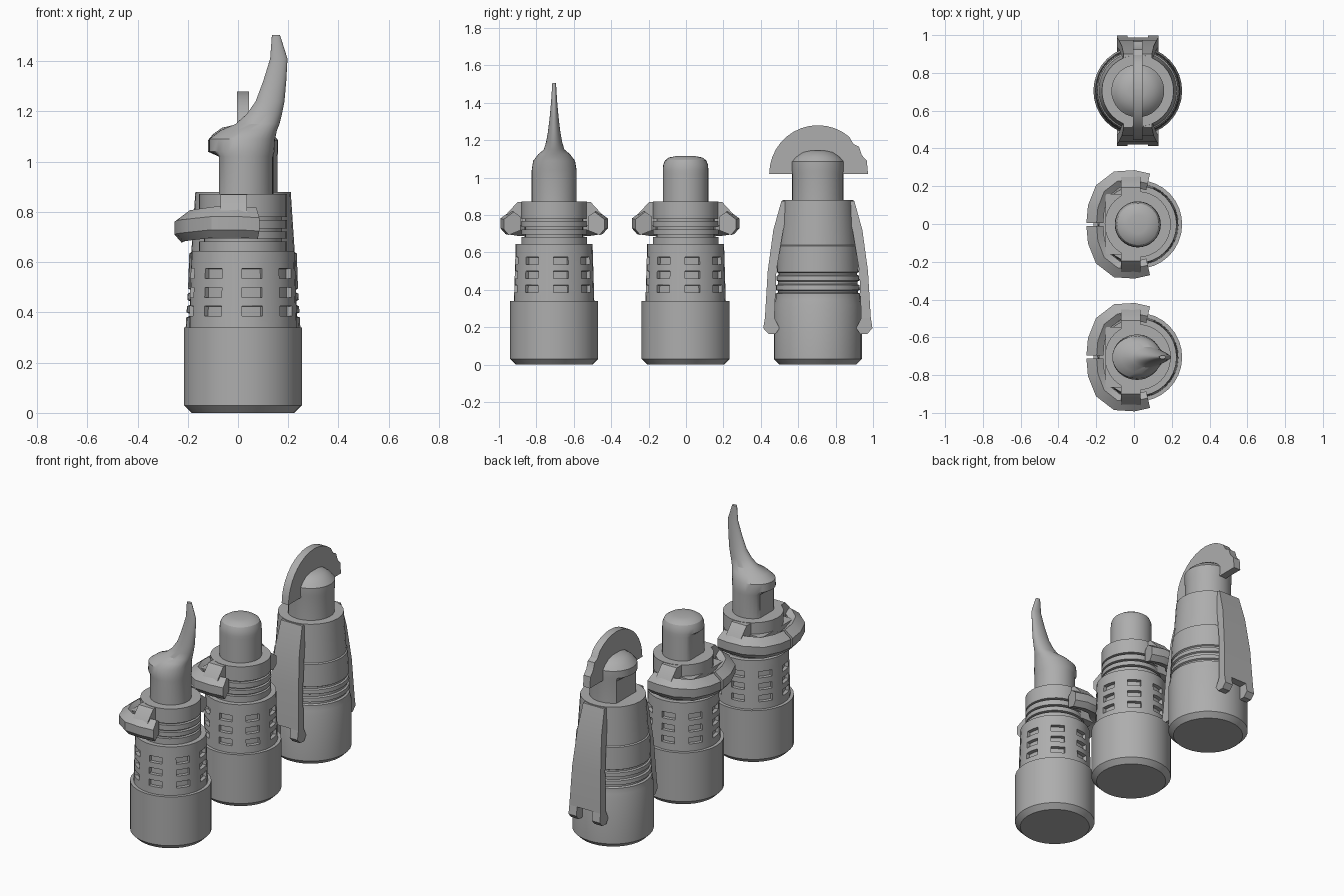
import bpy, bmesh
from math import sin, cos, pi, radians, degrees, atan2
from mathutils import Vector

if "Cube" in bpy.data.objects:
    bpy.data.objects.remove(bpy.data.objects["Cube"])

GREY = (0.42, 0.42, 0.42, 1)
mat = bpy.data.materials.new("plain grey")
mat.use_nodes = True
mat.diffuse_color = GREY
mat.node_tree.nodes["Principled BSDF"].inputs["Base Color"].default_value = GREY

CX = 0.02          # shared axis of the figures in x
SIDES = 32
TURN = radians(10)
parts = []


def skin(name, rings, edit=None):
    """Bridge a list of equal point rings and cap both ends."""
    bm = bmesh.new()
    loops = [[bm.verts.new(p) for p in ring] for ring in rings]
    n = len(loops[0])
    for a, b in zip(loops, loops[1:]):
        for i in range(n):
            j = (i + 1) % n
            bm.faces.new((a[i], a[j], b[j], b[i]))
    bm.faces.new(loops[0][::-1])
    bm.faces.new(loops[-1])
    bmesh.ops.recalc_face_normals(bm, faces=bm.faces)
    if edit:
        edit(bm)
    mesh = bpy.data.meshes.new(name)
    bm.to_mesh(mesh)
    bm.free()
    mesh.materials.append(mat)
    obj = bpy.data.objects.new(name, mesh)
    bpy.context.collection.objects.link(obj)
    parts.append(obj)
    return obj


def ellipse(cx, cy, z, rx, ry, min_x=-9):
    angles = [TURN + 2 * pi * i / SIDES for i in range(SIDES)]
    return [(max(cx + rx * cos(a), min_x), cy + ry * sin(a), z) for a in angles]


def lathe(name, cy, profile, edit=None):
    return skin(name, [ellipse(CX, cy, z, r, r) for r, z in profile], edit)


def prism(name, outline, x0, x1):
    """Extrude an outline of (y, z) points along x."""
    return skin(name, [[(x, y, z) for y, z in outline] for x in (x0, x1)])


def head(name, cy, r, top):
    """Cylinder with a flat face panel under a brow, then rounded sections on top."""
    rings = [ellipse(CX, cy, z, r, r, -0.075) for z in (0.85, 1.02)]
    rings += [ellipse((a + b) / 2, cy, z, (b - a) / 2, ry) for z, a, b, ry in top]
    return skin(name, rings)


def dome(r, steps):
    return [(z, CX - r * k, CX + r * k, r * k) for k, z in steps]


# Vent slots pressed into the torso wall, by angle and height
def cut_slots(bm):
    chosen = []
    for f in bm.faces:
        c = f.calc_center_median()
        if abs(f.normal.z) > 0.5 or not any(abs(c.z - z) < 0.01 for z in (0.405, 0.48, 0.555)):
            continue
        mid = sum((v.co for v in f.verts), Vector()) / len(f.verts)
        step = (degrees(atan2(mid.y - cut_slots.cy, mid.x - CX)) - 10) % 45
        if step < 11.25 or step > 33.75:
            chosen.append(f)
    bmesh.ops.inset_region(bm, faces=chosen, thickness=0.001, depth=-0.022,
                           use_even_offset=True)


def vented_figure(tag, cy):
    lathe(tag + "_base", cy, [(0.205, 0), (0.235, 0.03), (0.235, 0.34), (0.19, 0.34)])
    cut_slots.cy = cy
    walls = [0.33, 0.385, 0.425, 0.46, 0.5, 0.535, 0.575, 0.645]
    lathe(tag + "_torso", cy, [(0.215 - 0.03 * (z - 0.33), z) for z in walls], cut_slots)
    # Ringed neck and collar
    rings = []
    for z0, z1 in ((0.64, 0.683), (0.695, 0.722), (0.735, 0.768), (0.78, 0.872)):
        rings += [(0.155, z0), (0.175, z0), (0.175, z1), (0.155, z1)]
    lathe(tag + "_collar", cy, rings)
    prism(tag + "_chest_block", [(cy - 0.16, 0.7), (cy + 0.16, 0.7),
                                 (cy + 0.16, 0.8), (cy - 0.16, 0.8)], -0.15, 0)
    # Folded arms, one per side
    path = [(0.075, 0.225, 0.755), (0.0, 0.242, 0.76), (-0.09, 0.238, 0.76),
            (-0.165, 0.18, 0.75), (-0.2, 0.09, 0.745), (-0.207, 0.008, 0.74)]
    section = [(-1, 0.6), (-0.2, 1), (1, 0.35), (1, -0.5), (0.4, -1), (-1, -0.6)]
    for side, s in (("left", 1), ("right", -1)):
        rings = []
        for i, p in enumerate(path):
            a, b = path[max(i - 1, 0)], path[min(i + 1, 5)]
            d = Vector((b[1] - a[1], a[0] - b[0])).normalized()
            if i == 5:
                d = Vector((-1, 0))
            rings.append([(p[0] + d.x * 0.045 * u, cy + s * (p[1] + d.y * 0.045 * u),
                           p[2] + 0.062 * v) for u, v in section])
        skin(f"{tag}_{side}_arm", rings)
        shoulder = [(0.1, 0.87), (0.195, 0.87), (0.25, 0.81), (0.27, 0.76),
                    (0.2, 0.73), (0.12, 0.78)]
        prism(f"{tag}_{side}_shoulder", [(cy + s * y, z) for y, z in shoulder], -0.07, 0.035)


# Horned figure and plain figure share one body
vented_figure("horned", -0.705)
head("horned_head", -0.705, 0.12, [
    (1.04, -0.115, 0.145, 0.12), (1.09, -0.115, 0.148, 0.112), (1.125, -0.07, 0.155, 0.085),
    (1.15, -0.01, 0.165, 0.055), (1.19, 0.035, 0.175, 0.043), (1.24, 0.07, 0.185, 0.034),
    (1.32, 0.1, 0.192, 0.024), (1.41, 0.128, 0.197, 0.016), (1.505, 0.135, 0.167, 0.01)])

vented_figure("plain", -0.002)
head("plain_head", -0.002, 0.122, dome(0.122, [
    (1, 1.04), (0.98, 1.07), (0.9, 1.093), (0.72, 1.108), (0.4, 1.115)]))

# Crested figure: tapered body with belt grooves
CY = 0.705
lathe("crested_body", CY, [
    (0.205, 0), (0.235, 0.03), (0.235, 0.32), (0.228, 0.345), (0.226, 0.38), (0.214, 0.385),
    (0.214, 0.395), (0.225, 0.4), (0.223, 0.425), (0.212, 0.43), (0.212, 0.445),
    (0.222, 0.45), (0.22, 0.475), (0.21, 0.48), (0.21, 0.49), (0.219, 0.495),
    (0.214, 0.635), (0.206, 0.64), (0.19, 0.88)])
head("crested_head", CY, 0.137, dome(0.14, [
    (1, 1.04), (1.0, 1.085), (0.85, 1.11), (0.6, 1.135), (0.3, 1.145)]))

# Crest arch running across the head
crest = [(0.26 * cos(radians(a)), 1.02 + 0.26 * sin(radians(a))) for a in range(180, 40, -10)]
crest += [(0.19, 1.18), (0.22, 1.165), (0.235, 1.12), (0.262, 1.09), (0.268, 1.02)]
crest += [(0.13 * cos(radians(a)), 1.02 + 0.1 * sin(radians(a))) for a in range(0, 181, 15)]
prism("crest", [(CY + y, z) for y, z in crest], -0.004, 0.044)


# Long hanging arm slabs with forked ends
def slab(name, s, rows):
    skin(name, [[(x0, CY + s * i, z), (x1, CY + s * i, z), (x1, CY + s * o, z),
                 (x0, CY + s * o, z)] for z, i, o, x0, x1 in rows])


for side, s in (("left", 1), ("right", -1)):
    arm = [(0.875, 0.15, 0.195, 0.075), (0.72, 0.185, 0.238, 0.085),
           (0.5, 0.222, 0.268, 0.1), (0.25, 0.232, 0.283, 0.11)]
    slab(f"hanging_{side}_arm", s, [(z, i, o, CX - w, CX + w) for z, i, o, w in arm])
    for end, x0, x1 in (("front", -0.11, -0.055), ("back", 0.055, 0.11)):
        prong = [(0.25, 0.232, 0.283), (0.195, 0.205, 0.292), (0.165, 0.225, 0.265)]
        slab(f"hanging_{side}_{end}_prong", s,
             [(z, i, o, CX + x0, CX + x1) for z, i, o in prong])

# Smooth rounded walls while keeping hard edges
bpy.ops.object.select_all(action="DESELECT")
for obj in parts:
    obj.select_set(True)
bpy.context.view_layer.objects.active = parts[0]
bpy.ops.object.shade_smooth_by_angle(angle=radians(32))
